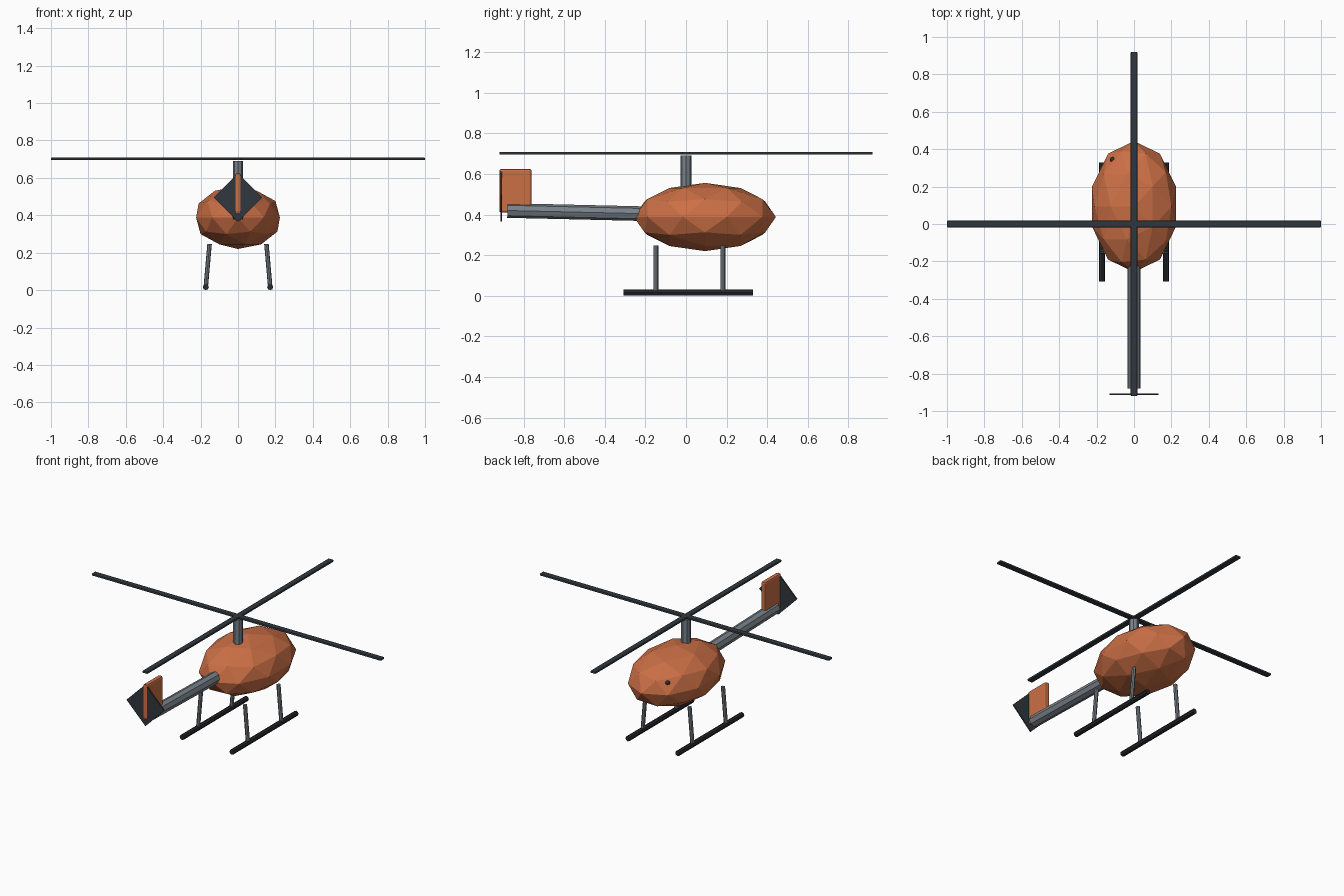
import bpy
from math import pi
from mathutils import Vector

if "Cube" in bpy.data.objects:
    bpy.data.objects.remove(bpy.data.objects["Cube"], do_unlink=True)


def material(name, r, g, b):
    m = bpy.data.materials.new(name)
    m.use_nodes = True
    m.diffuse_color = (r, g, b, 1)
    m.node_tree.nodes["Principled BSDF"].inputs["Base Color"].default_value = (r, g, b, 1)
    return m


orange = material("burnt orange", 0.60, 0.16, 0.06)
steel = material("steel grey", 0.19, 0.22, 0.25)
slate = material("dark slate", 0.03, 0.038, 0.047)
black = material("soft black", 0.02, 0.021, 0.024)


def finish(name, mat):
    ob = bpy.context.object
    ob.name = ob.data.name = name
    ob.data.materials.append(mat)
    return ob


def ellipsoid(name, mat, center, radii, turn=0.0):
    bpy.ops.mesh.primitive_ico_sphere_add(subdivisions=2, radius=1, location=center,
                                          rotation=(0, 0, turn))
    ob = finish(name, mat)
    ob.scale = radii
    return ob


def rod(name, mat, start, end, radius, sides=8):
    a, b = Vector(start), Vector(end)
    axis = b - a
    bpy.ops.mesh.primitive_cylinder_add(vertices=sides, radius=radius, depth=axis.length,
                                        location=(a + b) / 2)
    ob = finish(name, mat)
    ob.rotation_euler = axis.to_track_quat('Z', 'Y').to_euler()
    return ob


def box(name, mat, center, size, bevel):
    bpy.ops.mesh.primitive_cube_add(size=1, location=center)
    ob = finish(name, mat)
    for v in ob.data.vertices:
        v.co *= Vector(size)
    mod = ob.modifiers.new("soft edges", 'BEVEL')
    mod.width = bevel
    mod.segments = 2
    return ob


# Faceted cabin with a small dark window tip on the nose
ellipsoid("cabin", orange, (0, 0.093, 0.388), (0.2355, 0.35, 0.168), pi)
ellipsoid("nose_window", slate, (-0.115, 0.345, 0.449), (0.014, 0.014, 0.012))

# Mast and crossed main blades
rod("mast", steel, (0, 0, 0.5), (0, 0, 0.69), 0.028)
box("main_blade_wide", slate, (0, 0, 0.702), (2.0, 0.036, 0.014), 0.005)
box("main_blade_long", slate, (0, 0, 0.702), (0.036, 1.84, 0.014), 0.005)

# Tail boom, fin and diamond tail rotor
rod("tail_boom", steel, (0, -0.88, 0.42), (0, -0.15, 0.403), 0.036)
box("tail_fin", orange, (0, -0.84, 0.517), (0.03, 0.16, 0.215), 0.01)
rod("tail_rotor", slate, (0, -0.907, 0.495), (0, -0.915, 0.495), 0.13, 4)

# Landing gear on both sides
for side, x in (("right", -1), ("left", 1)):
    rod(side + "_skid", black, (0.172 * x, -0.307, 0.016), (0.172 * x, 0.329, 0.016), 0.016)
    for end, y in (("rear", 0.182), ("front", -0.148)):
        rod(f"{side}_{end}_strut", steel, (0.152 * x, y, 0.247), (0.172 * x, y, 0.02), 0.012)
